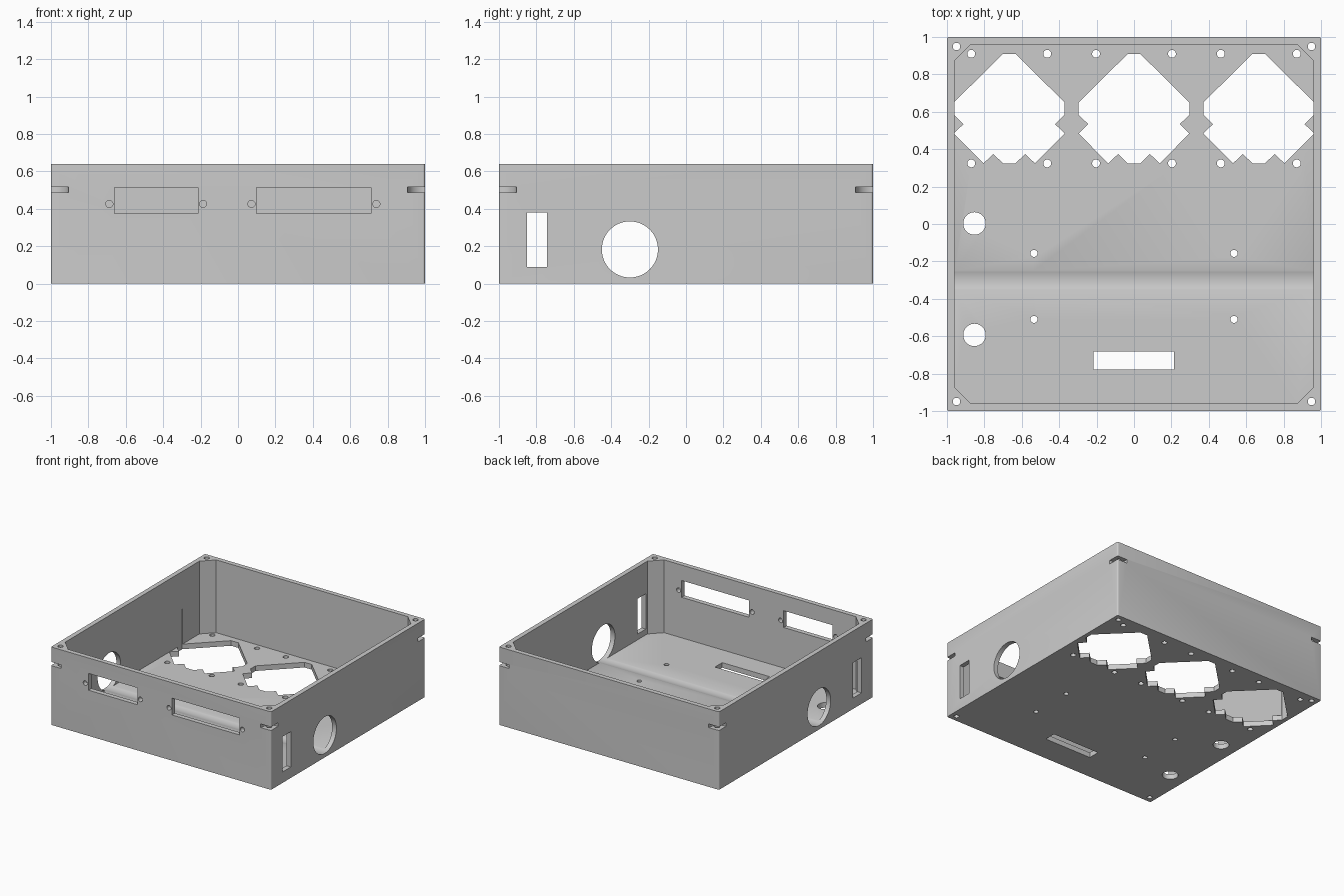
import bpy
import bmesh
import math
from mathutils import Matrix, Vector

if "Cube" in bpy.data.objects:
    bpy.data.objects.remove(bpy.data.objects["Cube"])

HEIGHT, FLOOR, INNER = 0.64, 0.042, 0.961


def add_box(bm, low, high):
    low, high = Vector(low), Vector(high)
    size = high - low
    mat = Matrix.Translation((low + high) / 2) @ Matrix.Diagonal((*size, 1))
    return bmesh.ops.create_cube(bm, size=1, matrix=mat)["verts"]


def add_rod(bm, centre, radius, length, axis="Z", segments=32):
    turn = {"X": Matrix.Rotation(math.pi / 2, 4, "Y"),
            "Y": Matrix.Rotation(math.pi / 2, 4, "X"),
            "Z": Matrix.Identity(4)}[axis]
    bmesh.ops.create_cone(bm, cap_ends=True, segments=segments, radius1=radius,
                          radius2=radius, depth=length,
                          matrix=Matrix.Translation(centre) @ turn)


def add_prism(bm, points, z0, z1):
    face = bm.faces.new([bm.verts.new((x, y, z0)) for x, y in points])
    new = bmesh.ops.extrude_face_region(bm, geom=[face])["geom"]
    verts = [v for v in new if isinstance(v, bmesh.types.BMVert)]
    bmesh.ops.translate(bm, verts=verts, vec=(0, 0, z1 - z0))


def finish(bm, name):
    bmesh.ops.recalc_face_normals(bm, faces=bm.faces)
    mesh = bpy.data.meshes.new(name)
    bm.to_mesh(mesh)
    bm.free()
    obj = bpy.data.objects.new(name, mesh)
    bpy.context.collection.objects.link(obj)
    return obj


# Solid block with slightly rounded upright edges
bm = bmesh.new()
add_box(bm, (-1, -1, 0), (1, 1, HEIGHT))
upright = [e for e in bm.edges if abs(e.verts[0].co.z - e.verts[1].co.z) > 0.1]
bmesh.ops.bevel(bm, geom=upright, offset=0.012, segments=4, profile=0.5, affect="EDGES")
case = finish(bm, "enclosure_case")

grey = bpy.data.materials.new("plain_grey")
grey.use_nodes = True
grey.diffuse_color = (0.6, 0.6, 0.6, 1)
grey.node_tree.nodes["Principled BSDF"].inputs["Base Color"].default_value = (0.6, 0.6, 0.6, 1)
case.data.materials.append(grey)

cutters = []

# Cavity with angled corner posts
bm = bmesh.new()
post = INNER - 0.09
quarter = [(INNER, post), (post, INNER)]
outline = []
for i in range(4):
    turn = Matrix.Rotation(i * math.pi / 2, 2)
    outline += [tuple(turn @ Vector(p)) for p in quarter]
add_prism(bm, outline, FLOOR, HEIGHT + 0.1)
cutters.append(finish(bm, "cavity_cutter"))

# Floor: three fan openings, their screws, mounting holes and a slot
bm = bmesh.new()
half_fan = [(0.033, 0.293), (0.296, 0.033), (0.296, -0.033), (0.245, -0.083),
            (0.296, -0.133), (0.138, -0.293), (0.085, -0.243), (0.033, -0.293)]
fan = half_fan + [(-x, y) for x, y in reversed(half_fan)]
for cx in (-0.667, 0, 0.667):
    cy = 0.617
    add_prism(bm, [(cx + x, cy + y) for x, y in fan], -0.1, 0.33)
    for sx in (-1, 1):
        for sy in (-1, 1):
            add_rod(bm, (cx + sx * 0.203, cy + sy * 0.293, 0), 0.021, 0.3)
for x in (-0.535, 0.535):
    for y in (-0.157, -0.51):
        add_rod(bm, (x, y, 0), 0.019, 0.3)
for y in (0.003, -0.593):
    add_rod(bm, (-0.853, y, 0), 0.06, 0.3)
add_box(bm, (-0.217, -0.777, -0.1), (0.215, -0.682, 0.1))
cutters.append(finish(bm, "floor_cutter"))

# Front wall: two connector windows with a screw hole at each end
bm = bmesh.new()
for x0, x1 in ((-0.66, -0.215), (0.1, 0.712)):
    add_box(bm, (x0, -1.1, 0.375), (x1, -0.9, 0.513))
    for x in (x0 - 0.028, x1 + 0.028):
        add_rod(bm, (x, -1, 0.426), 0.019, 0.2, "Y")
cutters.append(finish(bm, "front_cutter"))

# Side walls: round port, whose bore also grooves the floor, and upright slot
bm = bmesh.new()
add_rod(bm, (0, -0.3, 0.183), 0.15, 2.4, "X", 64)
add_box(bm, (-1.2, -0.85, 0.09), (1.2, -0.743, 0.38))
cutters.append(finish(bm, "side_cutter"))

# Corner screw holes and the curved slots across each corner
holes, slots = bmesh.new(), bmesh.new()
for sx in (-1, 1):
    for sy in (-1, 1):
        add_rod(holes, (sx * 0.949, sy * 0.949, 0.3), 0.02, 1)
        add_rod(slots, (sx, sy, 0.502), 0.093, 0.03, "Z", 48)
cutters += [finish(holes, "corner_hole_cutter"), finish(slots, "corner_slot_cutter")]

# Apply the cuts
bpy.ops.object.select_all(action="DESELECT")
case.select_set(True)
bpy.context.view_layer.objects.active = case
for cutter in cutters:
    cutter.hide_render = True
    mod = case.modifiers.new(cutter.name, "BOOLEAN")
    mod.operation = "DIFFERENCE"
    mod.solver = "EXACT"
    mod.object = cutter
    bpy.ops.object.modifier_apply(modifier=mod.name)
    bpy.data.objects.remove(cutter)

bpy.ops.object.shade_smooth_by_angle(angle=math.radians(30))
